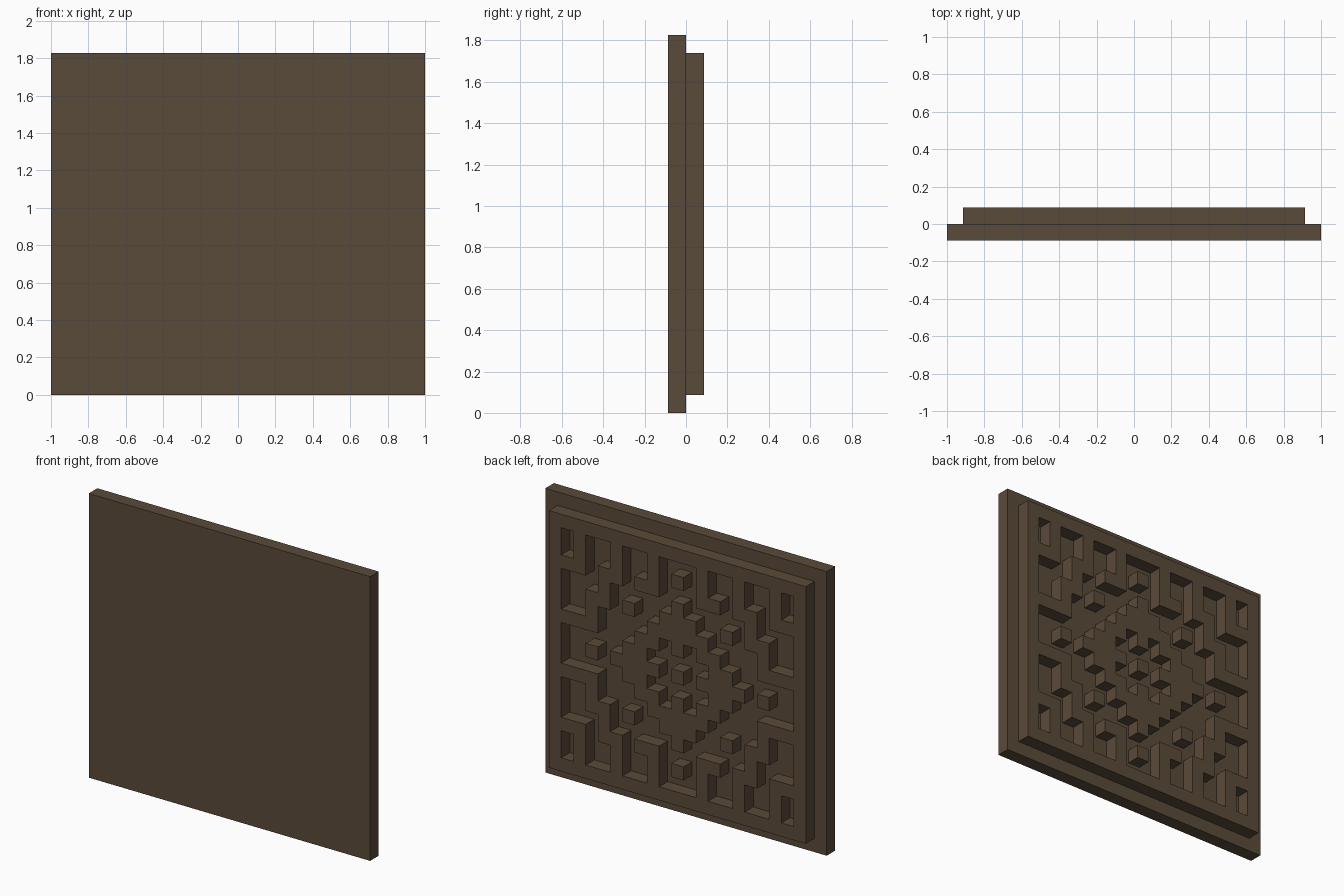
import bpy, bmesh

if "Cube" in bpy.data.objects:
    bpy.data.objects.remove(bpy.data.objects["Cube"])

C = 2 / 23                      # one grid cell
W, H = 21, 19                   # relief size in cells

wood = bpy.data.materials.new("dark_brown")
wood.diffuse_color = (0.102, 0.069, 0.042, 1)
wood.use_nodes = True
wood.node_tree.nodes["Principled BSDF"].inputs["Base Color"].default_value = wood.diffuse_color

# One quarter of the fretwork (# = raised), mirrored both ways
QUARTER = [
    "###########",
    "#.#..#..#..",
    "#.#..#..#.#",
    "###.##.##..",
    "#...#.....#",
    "#..##.#..##",
    "#..#....###",
    "####...##.#",
    "#.....##...",
    "#..#.####.#",
]


def raised(i, j):
    if not (0 <= i < W and 0 <= j < H):
        return False
    return QUARTER[min(j, H - 1 - j)][min(i, W - 1 - i)] == "#"


def finish(name, bm):
    me = bpy.data.meshes.new(name)
    bm.to_mesh(me)
    bm.free()
    me.materials.append(wood)
    ob = bpy.data.objects.new(name, me)
    bpy.context.collection.objects.link(ob)
    return ob


# Plain front plate
bm = bmesh.new()
bmesh.ops.create_cube(bm, size=1)
for v in bm.verts:
    v.co = (v.co.x * 23 * C, (v.co.y - 0.5) * C, (v.co.z + 0.5) * 21 * C)
finish("front_plate", bm)

# Fretwork relief on the back: grid cells extruded away from the plate
bm = bmesh.new()
grid = {}


def corner(i, j, k):
    if (i, j, k) not in grid:
        grid[i, j, k] = bm.verts.new(((i - W / 2) * C, k * C, (j + 1) * C))
    return grid[i, j, k]


for i in range(W):
    for j in range(H):
        if not raised(i, j):
            continue
        a, b, c, d = (i, j), (i + 1, j), (i + 1, j + 1), (i, j + 1)
        bm.faces.new([corner(*p, 1) for p in (d, c, b, a)])
        # side walls only where the neighbour is open
        for p, q, n in ((a, b, (i, j - 1)), (b, c, (i + 1, j)),
                        (c, d, (i, j + 1)), (d, a, (i - 1, j))):
            if not raised(*n):
                bm.faces.new([corner(*p, 0), corner(*p, 1),
                              corner(*q, 1), corner(*q, 0)])
finish("back_fretwork", bm)
